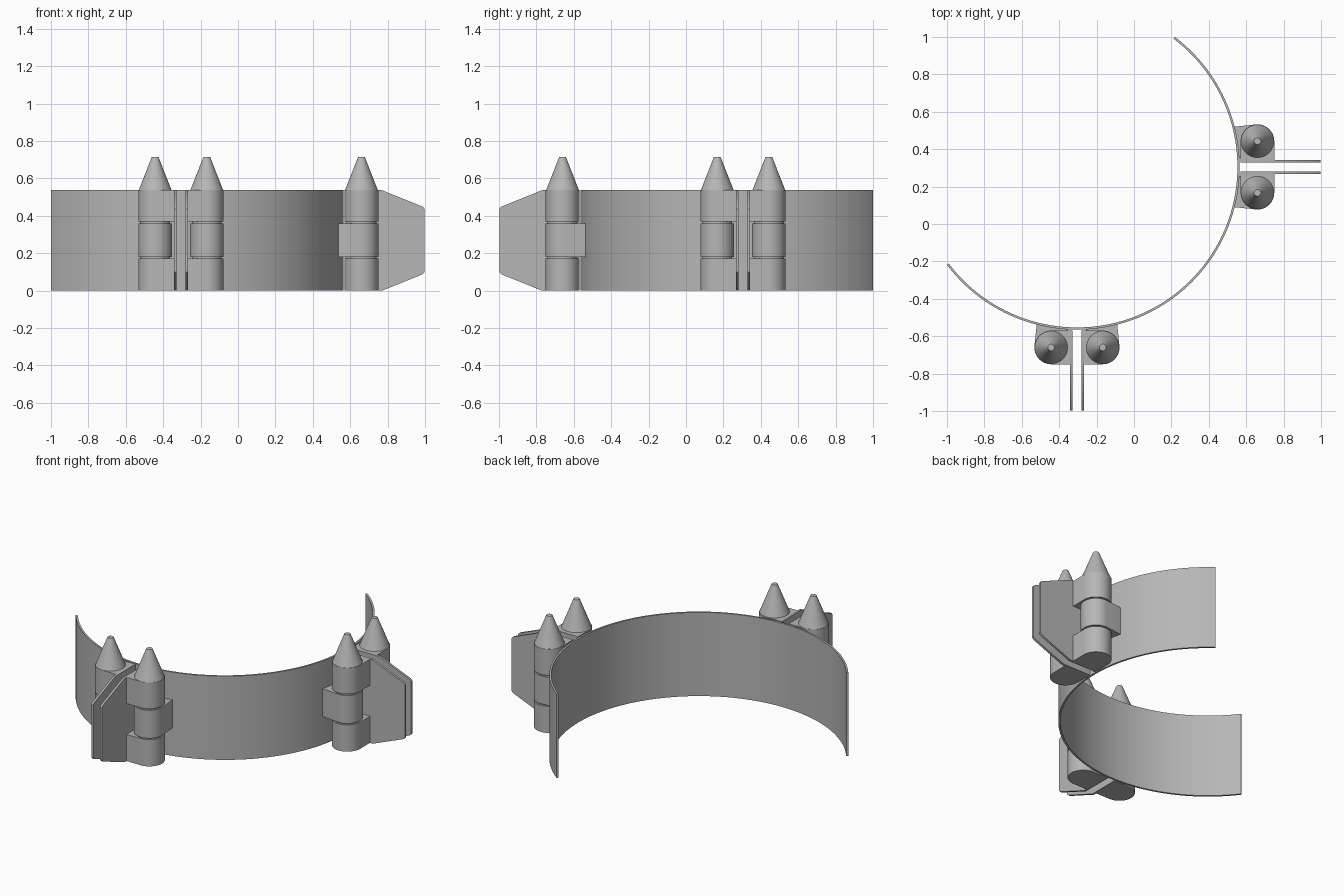
import bpy, bmesh, math
from math import sin, cos, pi, radians

if "Cube" in bpy.data.objects:
    bpy.data.objects.remove(bpy.data.objects["Cube"])

H = 0.537            # band height
C = 0.305            # band centre is (-C, C)
PIN_T, PIN_R, RAD = 0.138, 0.66, 0.09   # pin offset, distance outward, knuckle radius

steel = bpy.data.materials.new("grey_steel")
steel.diffuse_color = (0.47, 0.47, 0.47, 1)
steel.use_nodes = True
steel.node_tree.nodes["Principled BSDF"].inputs["Base Color"].default_value = steel.diffuse_color


def finish(bm, name):
    bmesh.ops.recalc_face_normals(bm, faces=bm.faces)
    me = bpy.data.meshes.new(name)
    bm.to_mesh(me)
    bm.free()
    ob = bpy.data.objects.new(name, me)
    bpy.context.collection.objects.link(ob)
    me.materials.append(steel)
    bpy.ops.object.select_all(action='DESELECT')
    bpy.context.view_layer.objects.active = ob
    ob.select_set(True)
    bpy.ops.object.shade_smooth_by_angle(angle=radians(30))
    return ob


def prism(name, lower, upper):
    """Solid between two matching outlines."""
    bm = bmesh.new()
    a = [bm.verts.new(p) for p in lower]
    b = [bm.verts.new(p) for p in upper]
    n = len(a)
    bm.faces.new(a)
    bm.faces.new(b)
    for i in range(n):
        bm.faces.new((a[i], a[(i + 1) % n], b[(i + 1) % n], b[i]))
    return finish(bm, name)


def arc(t, r, rad, a0, a1, n):
    return [(t + rad * cos(a0 + (a1 - a0) * i / n),
             r + rad * sin(a0 + (a1 - a0) * i / n)) for i in range(n + 1)]


# Curved band: a thin open arc
bm = bmesh.new()
N = 96
rings = []
for i in range(N + 1):
    a = radians(-143.0 + 196.0 * i / N)
    rings.append([bm.verts.new((-C + R * cos(a), C + R * sin(a), z))
                  for R, z in ((0.858, 0), (0.87, 0), (0.87, H), (0.858, H))])
for p, q in zip(rings, rings[1:]):
    for k in range(4):
        bm.faces.new((p[k], p[(k + 1) % 4], q[(k + 1) % 4], q[k]))
bm.faces.new(rings[0])
bm.faces.new(rings[-1])
finish(bm, "curved_band")

# Outlines in (sideways t, outward r)
fin_knuckle = ([(0.036, PIN_R - RAD)] + arc(PIN_T, PIN_R, RAD, -pi / 2, pi / 2, 24)
               + [(0.036, PIN_R + RAD)])
band_knuckle = ([(0.048, 0.56), (0.215, 0.535)]
                + arc(PIN_T, PIN_R, RAD, 0, pi, 24))
circle = arc(PIN_T, PIN_R, 1.0, 0, 2 * pi, 40)[:-1]
# Fin outline in (outward r, height z)
fin = [(0.57, 0), (0.77, 0), (0.985, 0.088), (0.995, 0.1),
       (0.995, H - 0.1), (0.985, H - 0.088), (0.77, H), (0.57, H)]


def scaled_circle(rad):
    return [(PIN_T + (t - PIN_T) * rad, PIN_R + (r - PIN_R) * rad) for t, r in circle]


def hinge(side, place):
    """One hinge half; place maps (t, r, z) into the scene."""
    for s, half in ((-1, "a"), (1, "b")):
        tag = f"_{side}_{half}"

        def solid(name, o0, z0, o1, z1):
            prism(name + tag, [place(s * t, r, z0) for t, r in o0],
                  [place(s * t, r, z1) for t, r in o1])

        prism("fin" + tag, [place(s * 0.024, r, z) for r, z in fin],
              [place(s * 0.038, r, z) for r, z in fin])
        solid("lower_knuckle", fin_knuckle, 0, fin_knuckle, 0.171)
        solid("middle_knuckle", band_knuckle, 0.18, band_knuckle, 0.36)
        solid("upper_knuckle", fin_knuckle, 0.369, fin_knuckle, H)
        solid("pin", scaled_circle(0.08), 0.1, scaled_circle(0.08), 0.45)
        solid("pointed_cap", scaled_circle(0.089), H - 0.003, scaled_circle(0.018), 0.715)


hinge("front", lambda t, r, z: (-C + t, -r, z))
hinge("right", lambda t, r, z: (r, C + t, z))

# Stretch of the tips to the full two-unit width
for ob in bpy.data.objects:
    if ob.name.startswith("fin_"):
        for v in ob.data.vertices:
            for k, sign in ((0, 1), (1, -1)):
                if v.co[k] * sign > 0.98:
                    v.co[k] += sign * 0.003
